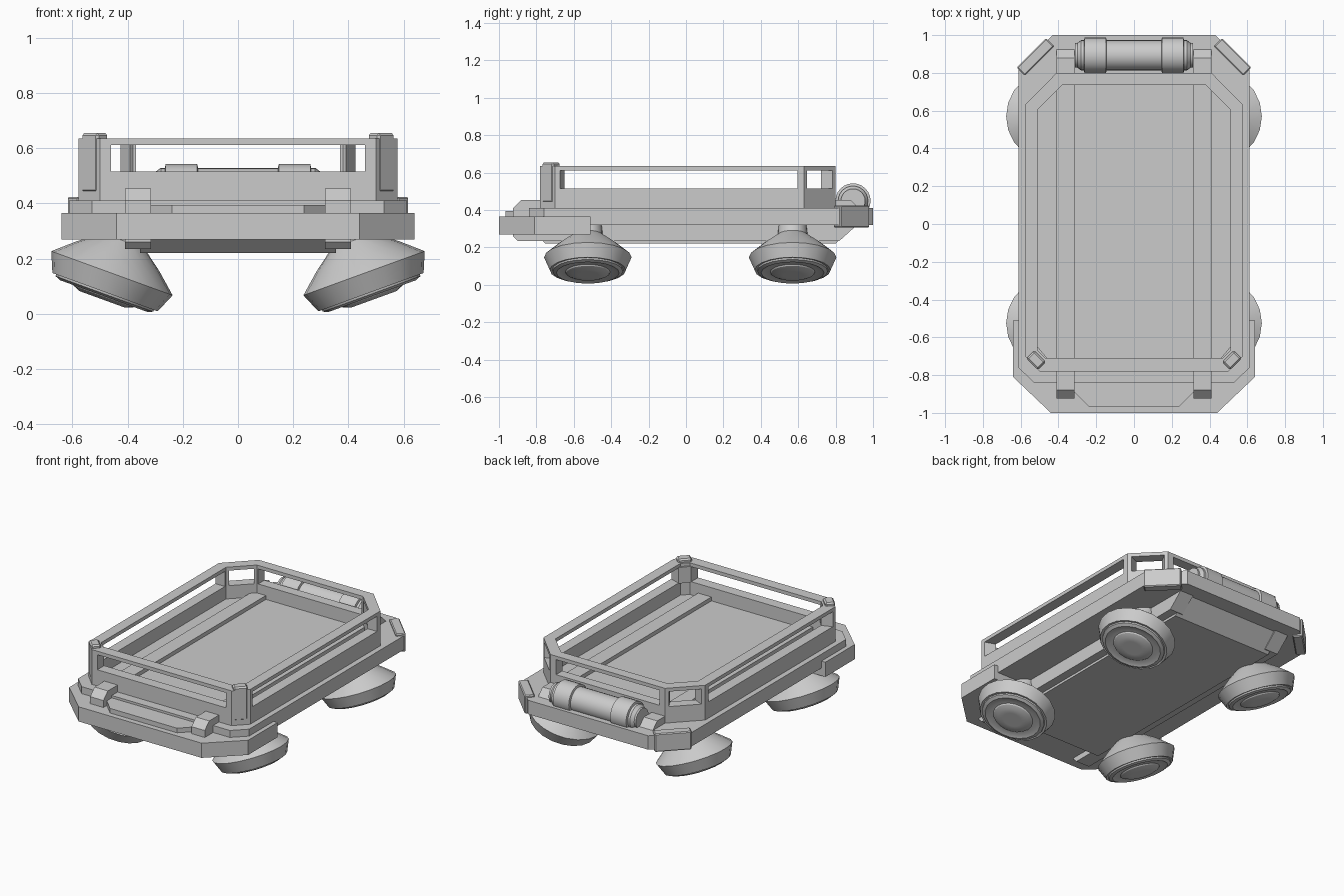
import bpy, bmesh
from math import sin, cos, pi, radians

if "Cube" in bpy.data.objects:
    bpy.data.objects.remove(bpy.data.objects["Cube"])


def finish(name, bm, smooth=False):
    bmesh.ops.recalc_face_normals(bm, faces=bm.faces)
    me = bpy.data.meshes.new(name)
    bm.to_mesh(me)
    bm.free()
    ob = bpy.data.objects.new(name, me)
    bpy.context.collection.objects.link(ob)
    if smooth:
        bpy.ops.object.select_all(action='DESELECT')
        ob.select_set(True)
        bpy.context.view_layer.objects.active = ob
        bpy.ops.object.shade_smooth_by_angle(angle=radians(28))
    return ob


def extrude(name, pts, a, b, axis='z'):
    """Polygon extruded from a to b: xy outline along z, or yz outline along x."""
    put = (lambda p, t: (p[0], p[1], t)) if axis == 'z' else (lambda p, t: (t, p[0], p[1]))
    bm = bmesh.new()
    lo, hi = [[bm.verts.new(put(p, t)) for p in pts] for t in (a, b)]
    bm.faces.new(lo)
    bm.faces.new(hi)
    for i in range(len(pts)):
        j = (i + 1) % len(pts)
        bm.faces.new((lo[i], lo[j], hi[j], hi[i]))
    return finish(name, bm)


def both(half):
    """Close a right-hand outline with its mirror image."""
    return half + [(-x, y) for x, y in reversed(half)]


def ring(name, outer, inner, z0, z1):
    bm = bmesh.new()
    loops = [[bm.verts.new((x, y, z)) for x, y in pts]
             for pts, z in ((outer, z0), (outer, z1), (inner, z1), (inner, z0))]
    n = len(outer)
    for k in range(4):
        a, b = loops[k], loops[(k + 1) % 4]
        for i in range(n):
            j = (i + 1) % n
            bm.faces.new((a[i], a[j], b[j], b[i]))
    return finish(name, bm)


def lathe(name, profile, n):
    """Closed revolve of (radius, height) points about local z."""
    bm = bmesh.new()
    loops = [[bm.verts.new((r * cos(2 * pi * i / n), r * sin(2 * pi * i / n), h))
              for i in range(n)] for r, h in profile]
    for a, b in zip(loops, loops[1:]):
        for i in range(n):
            j = (i + 1) % n
            bm.faces.new((a[i], a[j], b[j], b[i]))
    bm.faces.new(loops[0])
    bm.faces.new(loops[-1])
    return finish(name, bm, True)


def block(name, loc, size, turn, bevel):
    x, y, z = (s / 2 for s in size)
    ob = extrude(name, [(-x, -y), (x, -y), (x, y), (-x, y)], -z, z)
    ob.location = loc
    ob.rotation_euler.z = turn
    m = ob.modifiers.new("bevel", 'BEVEL')
    m.width, m.segments = bevel, 1
    return ob


# chassis: deck, belly, front bumper and its step plate
extrude("deck", both([(.53, -.84), (.612, -.76), (.612, .82), (.43, 1.0)]), .32, .41)
extrude("belly", [(-.84, .33), (-.84, .30), (-.75, .22), (.80, .22), (.90, .32), (.90, .33)],
        -.355, .355, 'x')
extrude("front_bumper", both([(.44, -1.0), (.64, -.81), (.64, -.51)]), .27, .365)
extrude("step_plate", both([(.24, -.965), (.315, -.89), (.315, -.80)]), .36, .395)

# open cargo bed: low wall, top rail, floor
outer = both([(.50, -.78), (.578, -.70), (.578, .63), (.41, .80)])
inner = both([(.47, -.71), (.51, -.67), (.51, .605), (.38, .735)])
ring("bed_wall", outer, inner, .405, .515)
ring("bed_top_rail", outer, inner, .612, .635)
extrude("bed_floor", inner, .40, .43)

for s, side in ((1, "right"), (-1, "left")):
    # chassis beams running the whole length
    extrude("beam_" + side, [(-.925, .26), (-.90, .235), (.82, .235), (.925, .33), (.925, .41),
                             (.88, .455), (-.88, .455), (-.925, .41)], s * .315, s * .41, 'x')
    # bed posts between wall and top rail
    posts = {
        "front": [(.46, -.78), (.50, -.78), (.578, -.70), (.578, -.675), (.51, -.65), (.46, -.71)],
        "side": [(.578, .595), (.578, .63), (.562, .646), (.498, .617), (.51, .605), (.51, .595)],
        "back": [(.37, .80), (.41, .80), (.426, .784), (.392, .723), (.38, .735), (.37, .735)]}
    for key, pts in posts.items():
        extrude(f"{key}_post_{side}", [(s * x, y) for x, y in pts], .512, .615)
    # clips on the front bed corners and pads on the rear deck corners
    block("corner_clip_" + side, (s * .519, -.721, .547), (.085, .06, .216), s * pi / 4, .009)
    block("rear_pad_" + side, (s * .522, .885, .365), (.22, .06, .118), -s * pi / 4, .006)
    # canted hover pods: tread, hub below, cone and neck above
    for y, end in ((-.525, "front"), (.57, "back")):
        pod = lathe(f"{end}_pod_{side}", [
            (.075, .19), (.08, .125), (.16, .065), (.234, 0), (.203, -.073), (.19, -.071),
            (.188, -.08), (.168, -.088), (.155, -.083), (.12, -.083), (.115, -.09),
            (.088, -.101), (.055, -.101)], 20)
        pod.location = (s * .457, y, .147)
        pod.rotation_euler.y = radians(-20) * s

# roll canister on the rear deck with two collars
half = [(.065, .312), (.065, .30), (.08, .28), (.08, .265), (.094, .262), (.094, .148), (.08, .145)]
can = lathe("rear_canister", half + [(r, -h) for r, h in reversed(half)], 24)
can.location = (0, .893, .449)
can.rotation_euler.y = pi / 2
